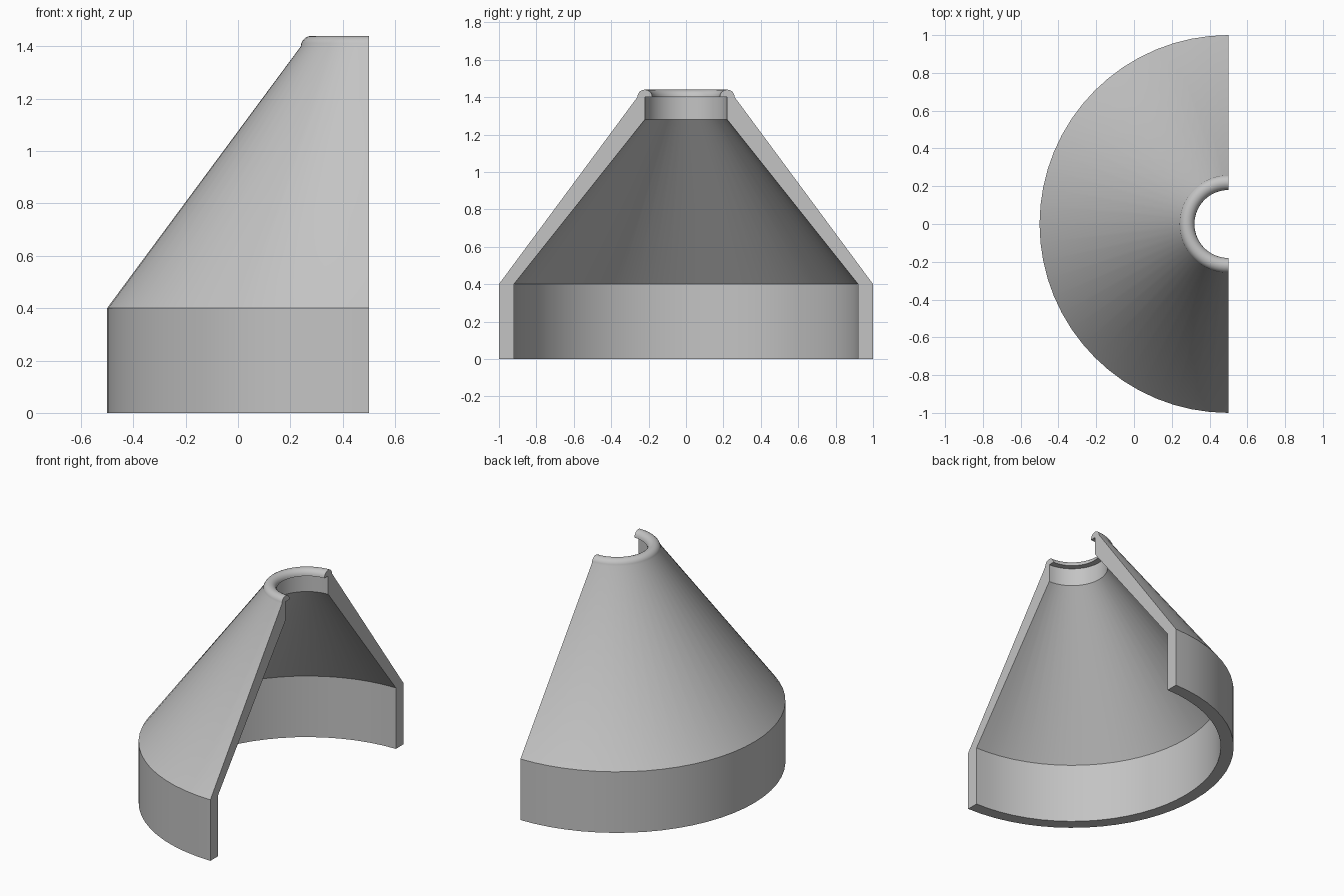
import bpy
import bmesh
from math import sin, cos, pi, radians

default = bpy.data.objects.get("Cube")
if default:
    bpy.data.objects.remove(default, do_unlink=True)

AXIS_X = 0.5        # revolution axis lies in the cut plane
SEGMENTS = 32       # steps around the half turn
LIP_STEPS = 10
LIP_R, LIP_MID, LIP_Z = 0.04, 0.22, 1.40

# Wall section as (radius, height): outer skirt, cone, rounded lip, inner bore
lip = [(LIP_MID + LIP_R * cos(pi * i / LIP_STEPS),
        LIP_Z + LIP_R * sin(pi * i / LIP_STEPS)) for i in range(LIP_STEPS + 1)]
section = [(0.92, 0), (1, 0), (1, 0.4)] + lip + [
    (LIP_MID, LIP_Z), (LIP_MID, 1.28), (0.92, 0.4)]

# Sweep the section half a turn around the axis
bm = bmesh.new()
rings = []
for s in range(SEGMENTS + 1):
    a = -pi / 2 - pi * s / SEGMENTS
    rings.append([bm.verts.new((AXIS_X + r * cos(a), r * sin(a), z))
                  for r, z in section])
n = len(section)
for r0, r1 in zip(rings, rings[1:]):
    for i in range(n):
        j = (i + 1) % n
        bm.faces.new((r0[i], r0[j], r1[j], r1[i]))

# Flat cut faces
bm.faces.new(rings[0])
bm.faces.new(rings[-1][::-1])
bmesh.ops.recalc_face_normals(bm, faces=bm.faces)

mesh = bpy.data.meshes.new("half_cone_shell")
bm.to_mesh(mesh)
bm.free()
shell = bpy.data.objects.new("half_cone_shell", mesh)
bpy.context.collection.objects.link(shell)

# Plain grey material
grey = bpy.data.materials.new("plain_grey")
grey.use_nodes = True
colour = (0.55, 0.55, 0.55, 1)
grey.diffuse_color = colour
grey.node_tree.nodes["Principled BSDF"].inputs["Base Color"].default_value = colour
mesh.materials.append(grey)

# Smooth curved walls, crisp edges
bpy.ops.object.select_all(action='DESELECT')
shell.select_set(True)
bpy.context.view_layer.objects.active = shell
bpy.ops.object.shade_smooth_by_angle(angle=radians(30))
